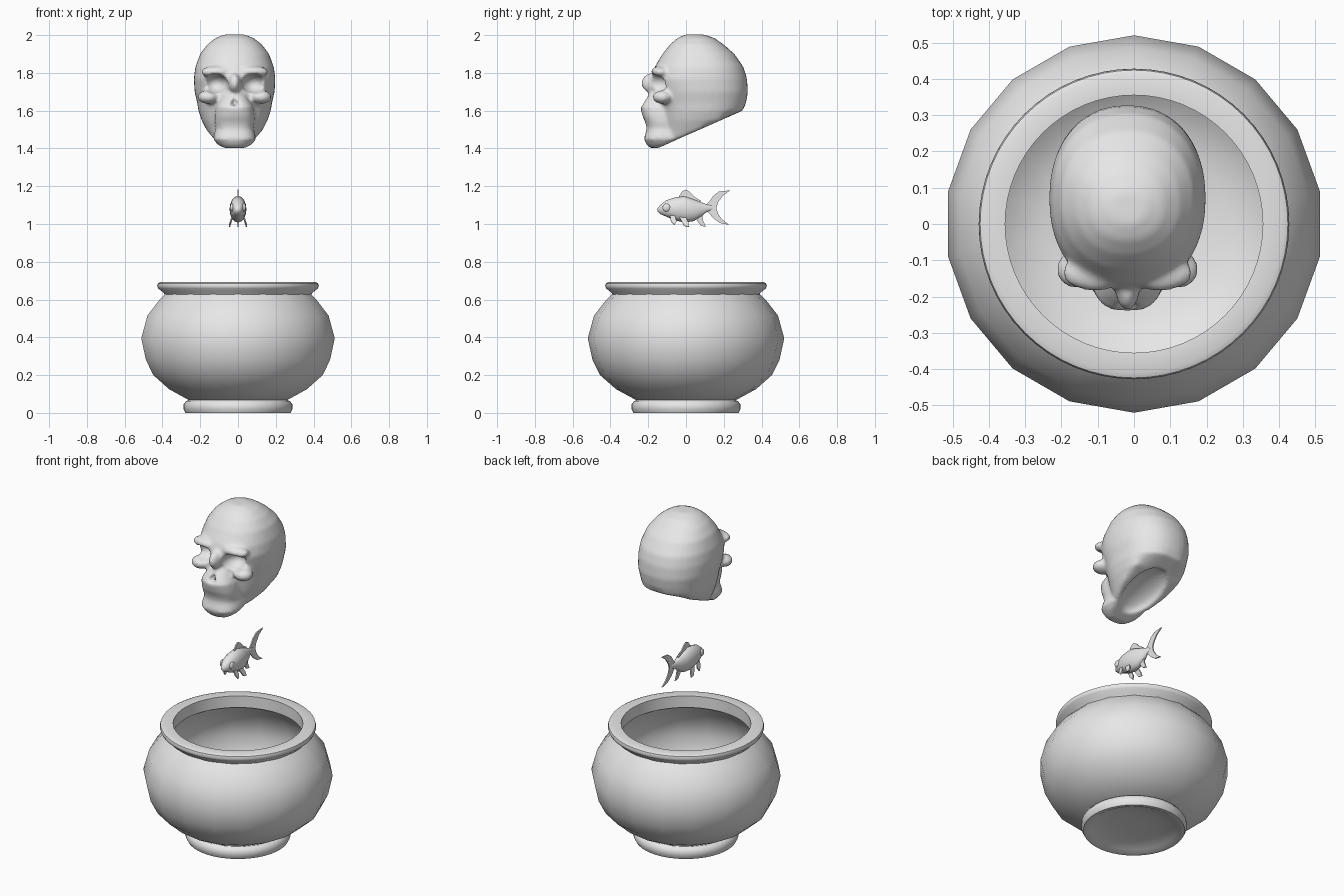
import bpy, bmesh, math
from mathutils import Matrix, Vector

if "Cube" in bpy.data.objects:
    bpy.data.objects.remove(bpy.data.objects["Cube"], do_unlink=True)

grey = bpy.data.materials.new("plain_grey")
grey.use_nodes = True
grey.diffuse_color = (0.8, 0.8, 0.8, 1)
grey.node_tree.nodes["Principled BSDF"].inputs["Base Color"].default_value = (0.8, 0.8, 0.8, 1)


def finish(name, bm):
    bmesh.ops.recalc_face_normals(bm, faces=bm.faces)
    mesh = bpy.data.meshes.new(name)
    bm.to_mesh(mesh)
    bm.free()
    mesh.materials.append(grey)
    obj = bpy.data.objects.new(name, mesh)
    bpy.context.collection.objects.link(obj)
    return obj


def activate(obj):
    bpy.ops.object.select_all(action='DESELECT')
    obj.select_set(True)
    bpy.context.view_layer.objects.active = obj


def smooth(obj, degrees=40):
    activate(obj)
    bpy.ops.object.shade_smooth_by_angle(angle=math.radians(degrees))


def loft(bm, rings, wrap=False):
    """Skin closed rings of points; cap the ends, or join them when wrapped."""
    loops = [[bm.verts.new(p) for p in ring] for ring in rings]
    pairs = list(zip(loops, loops[1:]))
    if wrap:
        pairs.append((loops[-1], loops[0]))
    else:
        bm.faces.new(loops[0])
        bm.faces.new(loops[-1])
    for a, b in pairs:
        for i in range(len(a)):
            j = (i + 1) % len(a)
            bm.faces.new((a[i], a[j], b[j], b[i]))


def lathe(name, profile, segments, wrap=False):
    bm = bmesh.new()
    turns = [math.pi / 2 + math.tau * k / segments for k in range(segments)]
    loft(bm, [[(r * math.cos(t), r * math.sin(t), z) for t in turns]
              for r, z in profile], wrap)
    obj = finish(name, bm)
    smooth(obj)
    return obj


def ellipsoid(bm, centre, radii, tilt=0):
    m = (Matrix.Translation(centre) @ Matrix.Rotation(tilt, 4, 'X')
         @ Matrix.Diagonal((*radii, 1)))
    bmesh.ops.create_uvsphere(bm, u_segments=24, v_segments=16, radius=1, matrix=m)


# Bowl: faceted belly with an open inside, round rim and round foot
lathe("bowl_body", [
    (.25, .06), (.37, .125), (.455, .2), (.495, .28), (.52, .395), (.487, .515),
    (.425, .595), (.39, .63), (.365, .63), (.4, .58), (.46, .51), (.49, .395),
    (.465, .285), (.43, .22), (.35, .15), (.25, .1)], 18)
lathe("bowl_rim", [
    (.355, .69), (.41, .692), (.424, .686), (.428, .672), (.422, .658),
    (.395, .637), (.385, .62), (.355, .62)], 64, wrap=True)
lathe("bowl_foot", [
    (.245, .075), (.275, .062), (.288, .045), (.288, .02), (.278, 0), (.258, 0),
    (.235, .012), (.15, .028), (.05, .032)], 48)

# Skull: cranium and muzzle lofts, cut off by a sloping underside
SLOPE_Y, SLOPE_Z, RUN = -.13, 1.41, 2.26


def skull_ring(z, front, back, half, power):
    ring = []
    for k in range(40):
        t = math.tau * k / 40
        c, s = math.cos(t), math.sin(t)
        x = half * math.copysign(abs(c) ** (2 / power), c)
        y = (front + back) / 2 + (back - front) / 2 * math.copysign(abs(s) ** (2 / power), s)
        ring.append((x, min(y, SLOPE_Y + (z - SLOPE_Z) * RUN), z))
    return ring


cranium = [
    (2.004, 0, .09, .05), (1.985, -.045, .15, .1), (1.95, -.085, .2, .145),
    (1.9, -.125, .257, .183), (1.83, -.167, .305, .208), (1.77, -.185, .323, .216),
    (1.7, -.165, .328, .212), (1.64, -.15, .318, .198), (1.6, -.14, .305, .192),
    (1.55, -.135, .28, .175), (1.5, -.13, .25, .15), (1.45, -.15, .2, .115)]
muzzle = [
    (1.69, -.19, 0, .06), (1.66, -.215, 0, .078), (1.62, -.242, 0, .1),
    (1.57, -.23, 0, .106), (1.535, -.214, 0, .106), (1.505, -.208, 0, .1),
    (1.48, -.214, 0, .108), (1.45, -.224, 0, .114), (1.42, -.208, 0, .09),
    (1.403, -.19, -.1, .06)]
bm = bmesh.new()
loft(bm, [skull_ring(*row, 2.2) for row in cranium])
loft(bm, [skull_ring(*row, 2.6) for row in muzzle])
for side in (-1, 1):
    ellipsoid(bm, (side * .09, -.135, 1.805), (.09, .05, .032))    # brow
    ellipsoid(bm, (side * .14, -.125, 1.672), (.056, .052, .036))  # cheekbone
ellipsoid(bm, (0, -.17, 1.745), (.034, .068, .055))                # nose bridge
skull = finish("skull", bm)

# Hollows: eye sockets, cheeks, nose opening and underside
bm = bmesh.new()
for side in (-1, 1):
    ellipsoid(bm, (side * .102, -.175, 1.742), (.068, .095, .054))
    ellipsoid(bm, (side * .172, -.17, 1.575), (.045, .085, .06))
bmesh.ops.create_cone(bm, cap_ends=True, segments=3, radius1=.05, radius2=.004,
                      depth=.09, matrix=Matrix.Translation((0, -.225, 1.668)))
ellipsoid(bm, (0, .06, 1.495), (.105, .17, .045), math.atan(1 / RUN))
hollows = finish("skull_hollows", bm)
hollows.hide_render = True

activate(skull)
for kind in ('REMESH', 'BOOLEAN', 'REMESH', 'SMOOTH'):
    mod = skull.modifiers.new(kind.title(), kind)
    if kind == 'REMESH':
        mod.mode = 'VOXEL'
        mod.voxel_size = .009
    elif kind == 'BOOLEAN':
        mod.operation = 'DIFFERENCE'
        mod.solver = 'EXACT'
        mod.object = hollows
    else:
        mod.factor = .5
        mod.iterations = 5
    bpy.ops.object.modifier_apply(modifier=mod.name)
bpy.data.objects.remove(hollows, do_unlink=True)
skull.location.x = -.018
smooth(skull, 50)

# Fish body: oval sections along y (position, middle height, half height, half width)
sections = [
    (-.15, 1.075, .008, .008), (-.135, 1.077, .025, .02), (-.105, 1.082, .043, .035),
    (-.06, 1.08, .06, .043), (-.01, 1.078, .07, .045), (.04, 1.073, .058, .036),
    (.08, 1.077, .038, .022), (.11, 1.084, .02, .011), (.14, 1.086, .012, .005)]
bm = bmesh.new()
turns = [math.tau * k / 16 for k in range(16)]
loft(bm, [[(w * math.cos(t), y, z + h * math.sin(t)) for t in turns]
          for y, z, h, w in sections])
smooth(finish("fish_body", bm), 60)

for side, word in ((1, "left"), (-1, "right")):
    bm = bmesh.new()
    ellipsoid(bm, (side * .032, -.103, 1.087), (.01, .021, .021))
    smooth(finish(f"fish_eye_{word}", bm))


def fin(name, outline, x=0, lean=0):
    """Thin plate drawn in the y-z plane, splayed outwards below its root."""
    bm = bmesh.new()
    root = max(z for y, z in outline)
    bm.faces.new([bm.verts.new((x + lean * (root - z), y, z)) for y, z in outline])
    obj = finish(name, bm)
    mod = obj.modifiers.new("Thickness", 'SOLIDIFY')
    mod.thickness = .007
    mod.offset = 0


fin("fish_dorsal_fin", [(-.05, 1.12), (-.035, 1.15), (-.02, 1.172), (0, 1.182),
                        (.022, 1.168), (.045, 1.143), (.08, 1.122), (.05, 1.09)])
fin("fish_tail_fin", [
    (.1, 1.095), (.125, 1.12), (.145, 1.15), (.175, 1.172), (.235, 1.178),
    (.195, 1.15), (.17, 1.115), (.16, 1.085), (.17, 1.055), (.19, 1.025),
    (.23, .995), (.18, 1.005), (.145, 1.03), (.12, 1.06), (.1, 1.075)])
fin("fish_anal_fin", [(.05, 1.04), (.085, 1.055), (.09, 1.02), (.105, .985),
                      (.08, .99), (.06, 1.015)])
for side, word in ((1, "left"), (-1, "right")):
    fin(f"fish_belly_fin_{word}", [(-.035, 1.035), (0, 1.035), (.012, 1.01),
                                   (.015, .985), (-.01, .99)], side * .03, side * .3)
    fin(f"fish_chest_fin_{word}", [(-.085, 1.045), (-.06, 1.045), (-.05, 1.015),
                                   (-.062, .995), (-.08, 1.015)], side * .03, side * .3)
